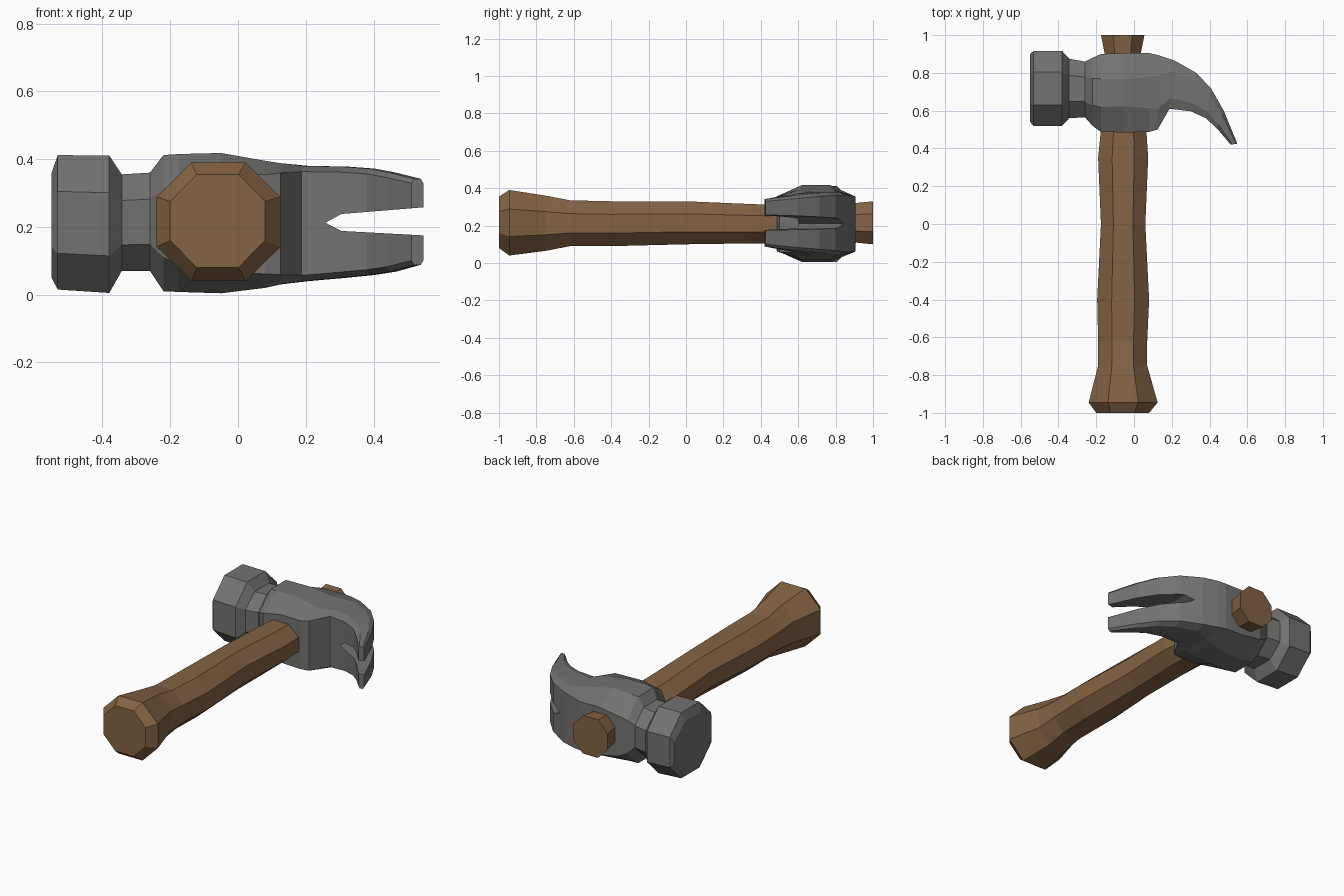
import bpy, bmesh
from mathutils import Vector

cube = bpy.data.objects.get("Cube")
if cube:
    bpy.data.objects.remove(cube, do_unlink=True)


def material(name, rgb):
    mat = bpy.data.materials.new(name)
    mat.use_nodes = True
    mat.diffuse_color = (*rgb, 1)
    mat.node_tree.nodes["Principled BSDF"].inputs["Base Color"].default_value = (*rgb, 1)
    return mat


def ring(low, high, z0, z1, cu, cz):
    """Chamfered box section from low to high in plan; cu, cz are chamfer fractions."""
    a, b = Vector(low), Vector(high)
    shape = [(cu, 0), (1 - cu, 0), (1, cz), (1, 1 - cz),
             (1 - cu, 1), (cu, 1), (0, 1 - cz), (0, cz)]
    return [(*a.lerp(b, u), z0 + (z1 - z0) * v) for u, v in shape]


def loft(name, rings, mat):
    bm = bmesh.new()
    loops = [[bm.verts.new(p) for p in r] for r in rings]
    for r, s in zip(loops, loops[1:]):
        for i in range(len(r)):
            j = (i + 1) % len(r)
            bm.faces.new((r[i], r[j], s[j], s[i]))
    bm.faces.new(loops[0])
    bm.faces.new(loops[-1])
    bmesh.ops.recalc_face_normals(bm, faces=bm.faces)
    mesh = bpy.data.meshes.new(name)
    bm.to_mesh(mesh)
    bm.free()
    mesh.materials.append(mat)
    obj = bpy.data.objects.new(name, mesh)
    bpy.context.collection.objects.link(obj)
    return obj


wood = material("brown wood", (0.23, 0.125, 0.057))
steel = material("grey steel", (0.17, 0.17, 0.165))

# Handle, from flared butt to the end above the head: y, x range, z range
handle = [
    (-1.0, -.20, .08, .08, .355), (-.945, -.24, .125, .04, .39),
    (-.75, -.19, .07, .065, .36), (-.62, -.19, .07, .09, .335),
    (-.4, -.195, .08, .09, .33), (0, -.175, .06, .10, .33),
    (.35, -.19, .075, .105, .315), (.5, -.175, .065, .105, .31),
    (.9, -.155, .035, .11, .32), (1.0, -.175, .055, .10, .33)]
loft("handle", [ring((x0, y), (x1, y), z0, z1, .28, .29)
                for y, x0, x1, z0, z1 in handle], wood)

# Head, from striking face through neck and cheeks: x, y range, z range, chamfers
body = [
    (-.55, .54, .9, .05, .36, .29, .29), (-.532, .52, .915, .015, .412, .28, .27),
    (-.38, .52, .915, .005, .41, .28, .27), (-.343, .56, .875, .07, .355, .28, .27),
    (-.26, .565, .86, .07, .36, .28, .27), (-.22, .52, .88, .01, .412, .3, .25),
    (-.175, .487, .9, .008, .415, .32, .2), (-.05, .485, .905, .004, .418, .33, .15),
    (.08, .487, .905, .02, .395, .3, .11), (.125, .5, .895, .03, .388, .28, .08)]
rings = [ring((x, y0), (x, y1), z0, z1, cu, cz) for x, y0, y1, z0, z1, cu, cz in body]

# Curved claw: inner point, outer point, z range
claw = [
    ((.188, .61), (.215, .865), .04, .38), ((.30, .597), (.33, .80), .05, .378),
    ((.38, .56), (.41, .715), .058, .372), ((.44, .505), (.475, .60), .068, .36),
    ((.512, .42), (.547, .425), .088, .342)]
rings += [ring(a, b, z0, z1, .22, .05) for a, b, z0, z1 in claw]
head = loft("hammer_head", rings, steel)

# Nail slot cut through the claw
slot = [(.258, .212), (.305, .238), (.6, .262), (.6, .172), (.305, .188)]
cutter = loft("slot_cutter", [[(x, y, z) for x, z in slot] for y in (.3, 1.0)], steel)
cutter.hide_render = True
cut = head.modifiers.new("nail slot", "BOOLEAN")
cut.operation = "DIFFERENCE"
cut.solver = "EXACT"
cut.object = cutter
bpy.context.view_layer.update()
evaluated = head.evaluated_get(bpy.context.evaluated_depsgraph_get())
cut_mesh = bpy.data.meshes.new_from_object(evaluated)
head.modifiers.clear()
head.data = cut_mesh
bpy.data.objects.remove(cutter, do_unlink=True)
